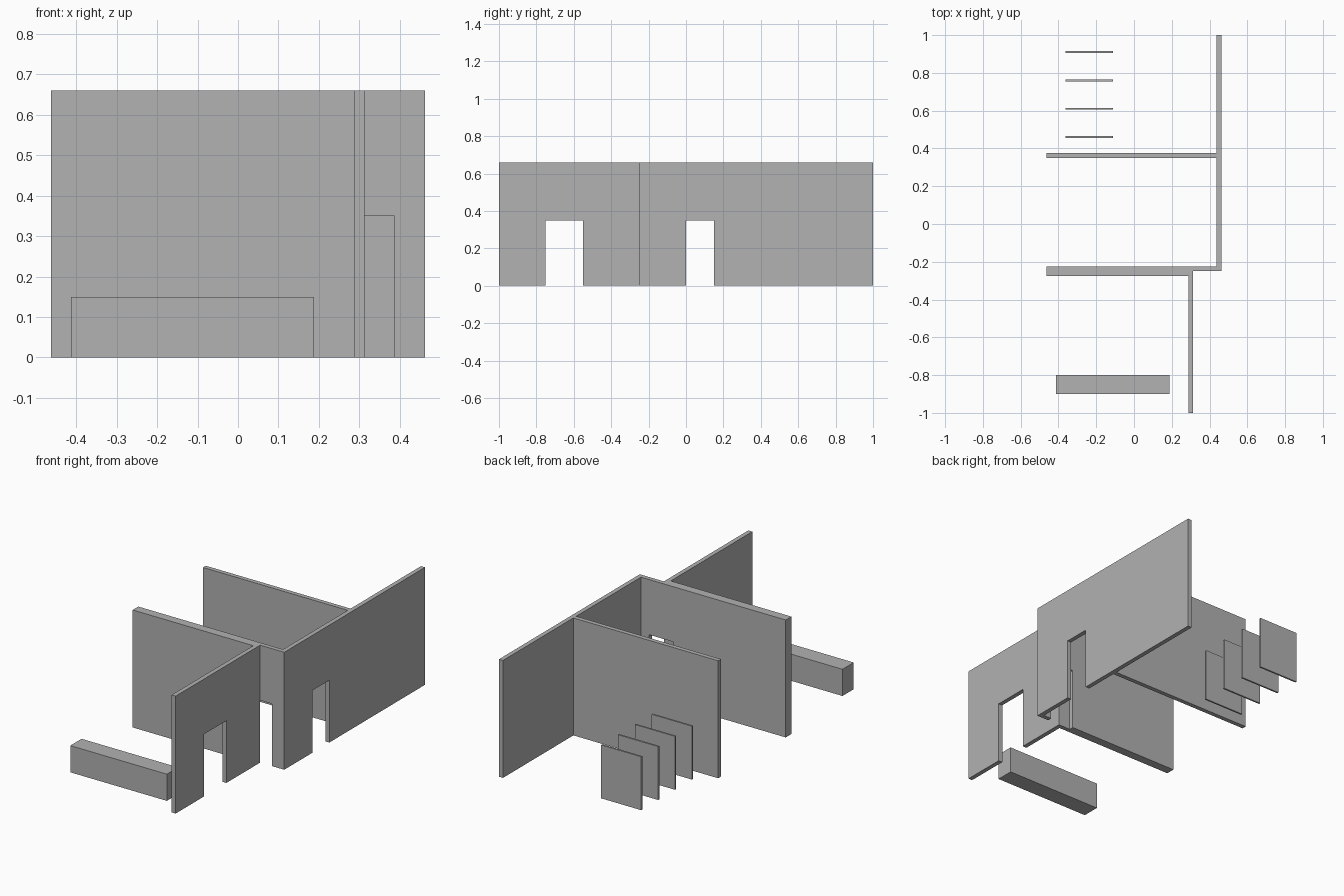
import bpy
import bmesh
from mathutils import Vector

cube = bpy.data.objects.get("Cube")
if cube:
    bpy.data.objects.remove(cube, do_unlink=True)

WALL_H = 0.66
DOOR_H = 0.35
T = 0.025

# Single plaster colour
grey = bpy.data.materials.new("plaster_grey")
grey.use_nodes = True
colour = (0.445, 0.445, 0.445, 1.0)
grey.diffuse_color = colour
grey.node_tree.nodes["Principled BSDF"].inputs["Base Color"].default_value = colour


def slab(name, axis, start, end, low, high, height, door=None):
    """Upright slab along an axis, between low and high across it, with an optional doorway."""
    outline = [(start, 0)]
    if door:
        a, b = door
        outline += [(a, 0), (a, DOOR_H), (b, DOOR_H), (b, 0)]
    outline += [(end, 0), (end, height), (start, height)]

    bm = bmesh.new()
    if axis == "x":
        points = [(u, low, z) for u, z in outline]
        push = Vector((0, high - low, 0))
    else:
        points = [(low, u, z) for u, z in outline]
        push = Vector((high - low, 0, 0))
    face = bm.faces.new([bm.verts.new(p) for p in points])
    grown = bmesh.ops.extrude_face_region(bm, geom=[face])["geom"]
    moved = [g for g in grown if isinstance(g, bmesh.types.BMVert)]
    bmesh.ops.translate(bm, verts=moved, vec=push)
    bmesh.ops.recalc_face_normals(bm, faces=bm.faces)

    mesh = bpy.data.meshes.new(name)
    bm.to_mesh(mesh)
    bm.free()
    mesh.materials.append(grey)
    obj = bpy.data.objects.new(name, mesh)
    bpy.context.collection.objects.link(obj)
    return obj


# Long side walls, each with a doorway
slab("side_wall", "y", -0.25, 1.0, 0.4375, 0.4625, WALL_H, (0.0, 0.15))
slab("front_side_wall", "y", -1.0, -0.25, 0.2875, 0.3125, WALL_H, (-0.75, -0.55))

# Cross walls: the middle one is two layers, the back layer has the doorway
slab("middle_wall_back", "x", -0.4625, 0.4375, -0.25, -0.25 + T, WALL_H, (0.2375, 0.3875))
slab("middle_wall_front", "x", -0.4625, 0.2875, -0.25 - T, -0.25, WALL_H)
slab("rear_wall", "x", -0.4625, 0.4375, 0.35, 0.35 + T, WALL_H)

# Low counter at the front
slab("counter", "x", -0.4125, 0.1875, -0.9, -0.8, 0.15)

# Row of thin partitions at the back
for i in range(4):
    y = 0.455 + 0.15 * i
    slab(f"partition_{i + 1}", "x", -0.3625, -0.1125, y, y + 0.01, 0.3)
